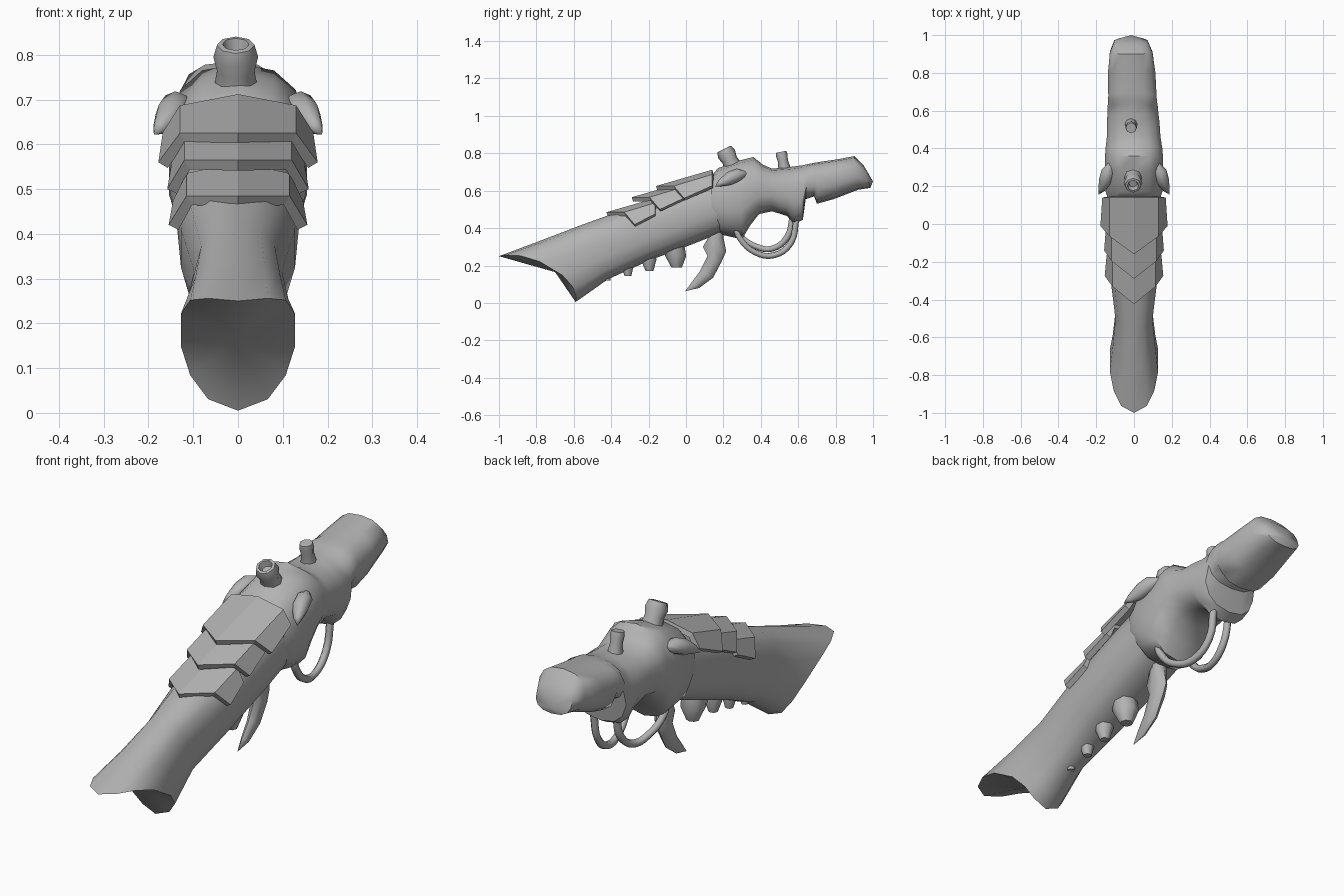
import bpy, bmesh, math
from mathutils import Vector

default_cube = bpy.data.objects.get("Cube")
if default_cube:
    bpy.data.objects.remove(default_cube, do_unlink=True)

gray = bpy.data.materials.new("plain_gray")
gray.use_nodes = True
gray.diffuse_color = (0.45, 0.45, 0.45, 1)
gray.node_tree.nodes["Principled BSDF"].inputs["Base Color"].default_value = gray.diffuse_color


def finish(name, bm, smooth=50):
    """Turn a bmesh into a named object with the shared material."""
    bmesh.ops.recalc_face_normals(bm, faces=bm.faces)
    mesh = bpy.data.meshes.new(name)
    bm.to_mesh(mesh)
    bm.free()
    mesh.materials.append(gray)
    obj = bpy.data.objects.new(name, mesh)
    bpy.context.collection.objects.link(obj)
    if smooth:
        bpy.ops.object.select_all(action="DESELECT")
        obj.select_set(True)
        bpy.context.view_layer.objects.active = obj
        bpy.ops.object.shade_smooth_by_angle(angle=math.radians(smooth))
    return obj


def skin(name, rings, start=None, end=None, smooth=50):
    """Bridge rings of points and close each end with a fan."""
    bm = bmesh.new()
    loops = [[bm.verts.new(p) for p in ring] for ring in rings]
    n = len(loops[0])
    for a, b in zip(loops, loops[1:]):
        for i in range(n):
            j = (i + 1) % n
            bm.faces.new((a[i], a[j], b[j], b[i]))
    for loop, tip in ((loops[0], start), (loops[-1], end)):
        middle = sum((v.co for v in loop), Vector()) / n
        hub = bm.verts.new(tip or middle)
        for i in range(n):
            bm.faces.new((loop[i], loop[(i + 1) % n], hub))
    return finish(name, bm, smooth)


def oval(top, bottom, width, bow=(0, 0), x=0, n=14, power=0.8):
    """Ring across the body between a top and a bottom (y, z) point."""
    points = []
    for k in range(n):
        a = math.tau * k / n
        c = math.copysign(abs(math.cos(a)) ** power, math.cos(a))
        s = math.copysign(abs(math.sin(a)) ** power, math.sin(a))
        t = (1 - c) / 2
        y, z = [top[i] + (bottom[i] - top[i]) * t + bow[i] * s * s for i in (0, 1)]
        points.append(Vector((x + width * s, y, z)))
    return points


def circle(center, axis, r, n=8):
    turn = Vector(axis).to_track_quat("Z", "Y")
    return [Vector(center) + turn @ Vector((r * math.cos(math.tau * k / n),
            r * math.sin(math.tau * k / n), 0)) for k in range(n)]


# Stock with a slanted, hollowed butt
skin("stock", [
    oval((-1, .25), (-.59, .005), .13, (.075, .06)),
    oval((-.76, .34), (-.54, .04), .115, (.03, .02)),
    oval((-.55, .42), (-.42, .125), .1),
    oval((-.3, .51), (-.2, .225), .13),
    oval((0, .62), (.05, .32), .14),
    oval((.17, .68), (.2, .38), .14),
], start=(0, -.7, .165))

# Receiver, chin and snout in one skin: top y z, bottom y z, half width
head = [
    (.13, .67, .14, .43, .14), (.17, .72, .19, .365, .155),
    (.28, .76, .3, .34, .157), (.36, .78, .34, .41, .157),
    (.41, .74, .39, .475, .153), (.46, .718, .46, .49, .145),
    (.54, .725, .54, .465, .142), (.58, .73, .58, .42, .138),
    (.63, .737, .625, .445, .135), (.65, .742, .64, .555, .132),
    (.69, .75, .685, .57, .13), (.72, .755, .7, .53, .13),
    (.81, .768, .79, .555, .128), (.9, .785, .92, .605, .115),
    (.95, .735, .985, .615, .09),
]
skin("head", [oval(r[:2], r[2:4], r[4], x=-.015 * max(0, r[0] - .4) / .5) for r in head],
     end=(-.015, 1, .65))


# Overlapping back plates, each bent at the shoulders and pointed forward
def back_plate(name, y, z, length, shoulder, side):
    rise = length * .29
    half = [((0, y, z), (0, y + length, z + rise)),
            ((shoulder, y + .095, z), (shoulder, y + length, z + rise - .025)),
            ((side, y + .15, z - .065), (side - .01, y + length, z + rise - .085))]
    columns = [[(-p[0], p[1], p[2]) for p in pair] for pair in half[:0:-1]] + half
    bm = bmesh.new()
    grid = [[bm.verts.new(p) for p in pair] for pair in columns]
    for a, b in zip(grid, grid[1:]):
        bm.faces.new((a[0], b[0], b[1], a[1]))
    obj = finish(name, bm, 0)
    solid = obj.modifiers.new("thickness", "SOLIDIFY")
    solid.thickness = .025
    solid.offset = -1


back_plate("rear_plate", -.16, .625, .3, .13, .178)
back_plate("middle_plate", -.29, .565, .28, .12, .158)
back_plate("front_plate", -.425, .485, .26, .115, .155)

# Leaf shaped ears on both sides
for label, s in (("left", 1), ("right", -1)):
    spine = [((.12, .32, .69), .015), ((.137, .28, .685), .035),
             ((.15, .23, .665), .036), ((.172, .18, .64), .018)]
    rings = [circle((s * p[0], p[1], p[2]), (s * .3, -1, -.3), r) for p, r in spine]
    skin(label + "_ear", rings, end=(s * .188, .155, .622))

# Hollow front peg and solid rear peg
lean = Vector((0, -.45, .9)).normalized()
base = Vector((-.005, .26, .71))
skin("front_peg", [circle(base + lean * h, lean, r) for h, r in
     ((0, .052), (.06, .042), (.095, .05), (.125, .042), (.127, .03), (.1, .022))])
lean = Vector((0, -.2, 1)).normalized()
base = Vector((-.015, .53, .7))
skin("rear_peg", [circle(base + lean * h, lean, r) for h, r in
     ((0, .036), (.06, .027), (.09, .031), (.11, .028))])

# Blunt teeth below the stock
for i, (y, z, r) in enumerate(((-.425, .12, .03), (-.315, .145, .036),
                               (-.2, .172, .042), (-.055, .19, .056))):
    skin(f"tooth_{i + 1}", [circle((0, y - .01, z + .12), (0, 0, 1), r),
                            circle((0, y, z + .06), (0, 0, 1), r),
                            circle((0, y + .005, z), (0, 0, 1), r * .5)])

# Curved trigger claw
claw = [(.15, .4, .2, .4, .035), (.12, .35, .2, .35, .035),
        (.09, .3, .215, .275, .03), (.115, .25, .19, .22, .03),
        (.075, .17, .145, .135, .022), (.03, .11, .07, .08, .014)]
skin("trigger_claw", [oval(c[:2], c[2:4], c[4], n=8, power=1) for c in claw],
     end=(0, -.005, .062))


# Two tube guard loops under the head
def guard(name, points):
    curve = bpy.data.curves.new(name, "CURVE")
    curve.dimensions = "3D"
    curve.bevel_depth = .017
    curve.bevel_resolution = 1
    curve.resolution_u = 4
    curve.use_fill_caps = True
    spline = curve.splines.new("BEZIER")
    spline.bezier_points.add(len(points) - 1)
    for knot, p in zip(spline.bezier_points, points):
        knot.co = p
        knot.handle_left_type = knot.handle_right_type = "AUTO"
    curve.materials.append(gray)
    bpy.context.collection.objects.link(bpy.data.objects.new(name, curve))


guard("left_guard", [(.09, .26, .42), (.09, .285, .35), (.075, .37, .27),
                     (.06, .47, .255), (.05, .56, .32), (.05, .59, .45)])
guard("right_guard", [(-.09, .26, .42), (-.09, .29, .36), (-.075, .38, .3),
                      (-.06, .46, .29), (-.05, .54, .35), (-.05, .57, .46)])
